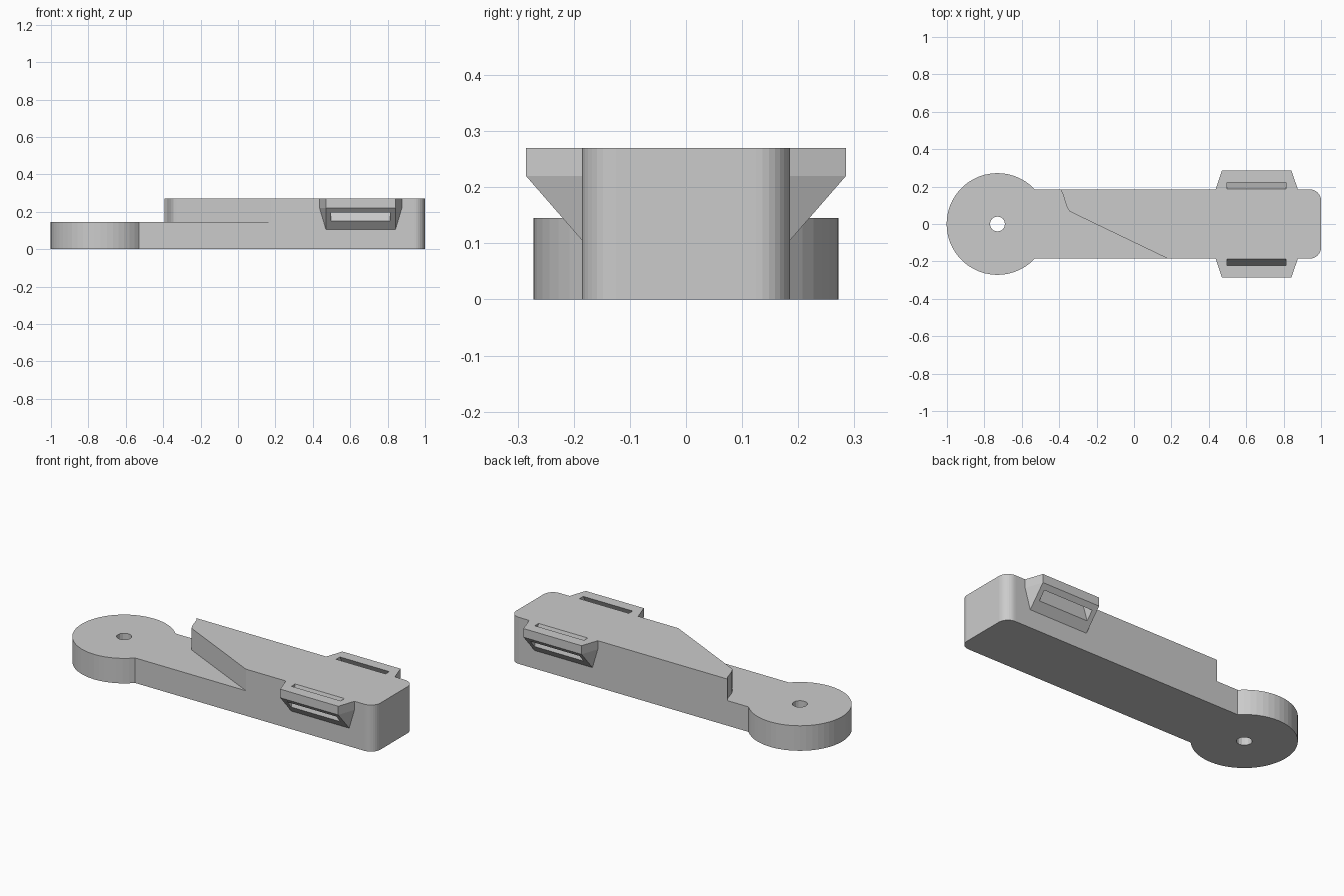
import bpy, bmesh
from math import sin, cos, pi, acos
from mathutils import Vector

if "Cube" in bpy.data.objects:
    bpy.data.objects.remove(bpy.data.objects["Cube"])

HALF_W, TOP, STEP = 0.185, 0.27, 0.145
DISC_X, DISC_R, END_R = -0.73, 0.272, 0.06


def finish(name, bm):
    bmesh.ops.recalc_face_normals(bm, faces=bm.faces)
    mesh = bpy.data.meshes.new(name)
    bm.to_mesh(mesh)
    bm.free()
    obj = bpy.data.objects.new(name, mesh)
    bpy.context.collection.objects.link(obj)
    return obj


def prism(name, points, offset):
    bm = bmesh.new()
    face = bm.faces.new([bm.verts.new(p) for p in points])
    ext = bmesh.ops.extrude_face_region(bm, geom=[face])
    verts = [g for g in ext["geom"] if isinstance(g, bmesh.types.BMVert)]
    bmesh.ops.translate(bm, verts=verts, vec=Vector(offset))
    return finish(name, bm)


def hull(name, points):
    bm = bmesh.new()
    for p in points:
        bm.verts.new(p)
    bmesh.ops.convex_hull(bm, input=bm.verts)
    bmesh.ops.dissolve_limit(bm, angle_limit=0.01, verts=bm.verts, edges=bm.edges)
    return finish(name, bm)


def arc(cx, cy, r, a0, a1, n):
    return [(cx + r * cos(a0 + (a1 - a0) * i / n),
             cy + r * sin(a0 + (a1 - a0) * i / n)) for i in range(n + 1)]


def combine(target, tool, operation):
    mod = target.modifiers.new(tool.name, "BOOLEAN")
    mod.operation, mod.solver, mod.object = operation, "EXACT", tool
    bpy.context.view_layer.objects.active = target
    bpy.ops.object.modifier_apply(modifier=mod.name)
    bpy.data.objects.remove(tool)


# Arm outline: round pivot end, straight bar, rounded far corners
join = acos((DISC_R ** 2 - HALF_W ** 2) ** 0.5 / DISC_R)
outline = arc(DISC_X, 0, DISC_R, join, 2 * pi - join, 40)
outline += arc(1 - END_R, -HALF_W + END_R, END_R, -pi / 2, 0, 8)
outline += arc(1 - END_R, HALF_W - END_R, END_R, 0, pi / 2, 8)
arm = prism("arm", [(x, y, 0) for x, y in outline], (0, 0, TOP))

# Lowered step with the diagonal shoulder
shoulder = [(-1.2, 0.5), (-0.394, 0.5), (-0.394, 0.185), (-0.38, 0.16),
            (-0.37, 0.125), (-0.358, 0.09), (-0.345, 0.068), (-0.33, 0.06),
            (0.18, -HALF_W), (0.18, -0.5), (-1.2, -0.5)]
combine(arm, prism("step_cutter", [(x, y, STEP) for x, y in shoulder], (0, 0, 0.4)),
        "DIFFERENCE")

# Pivot hole
hole = arc(DISC_X, 0, 0.04, 0, 2 * pi, 16)[:-1]
combine(arm, prism("hole_cutter", [(x, y, -0.1) for x, y in hole], (0, 0, 0.5)),
        "DIFFERENCE")

# Side lugs with slanted strap slots
for s in (-1, 1):
    points = []
    for y in (0.15, HALF_W):
        points += [(x, s * y, z) for x in (0.436, 0.876) for z in (0.22, TOP)]
        points += [(x, s * y, 0.105) for x in (0.47, 0.842)]
    points += [(x, s * 0.285, z) for x in (0.47, 0.842) for z in (0.22, TOP)]
    combine(arm, hull("lug", points), "UNION")
    slot = [(0.180, 0.294), (0.246, 0.078), (0.312, 0.105), (0.209, 0.294)]
    combine(arm, prism("slot_cutter", [(0.498, s * y, z) for y, z in slot],
                       (0.316, 0, 0)), "DIFFERENCE")
